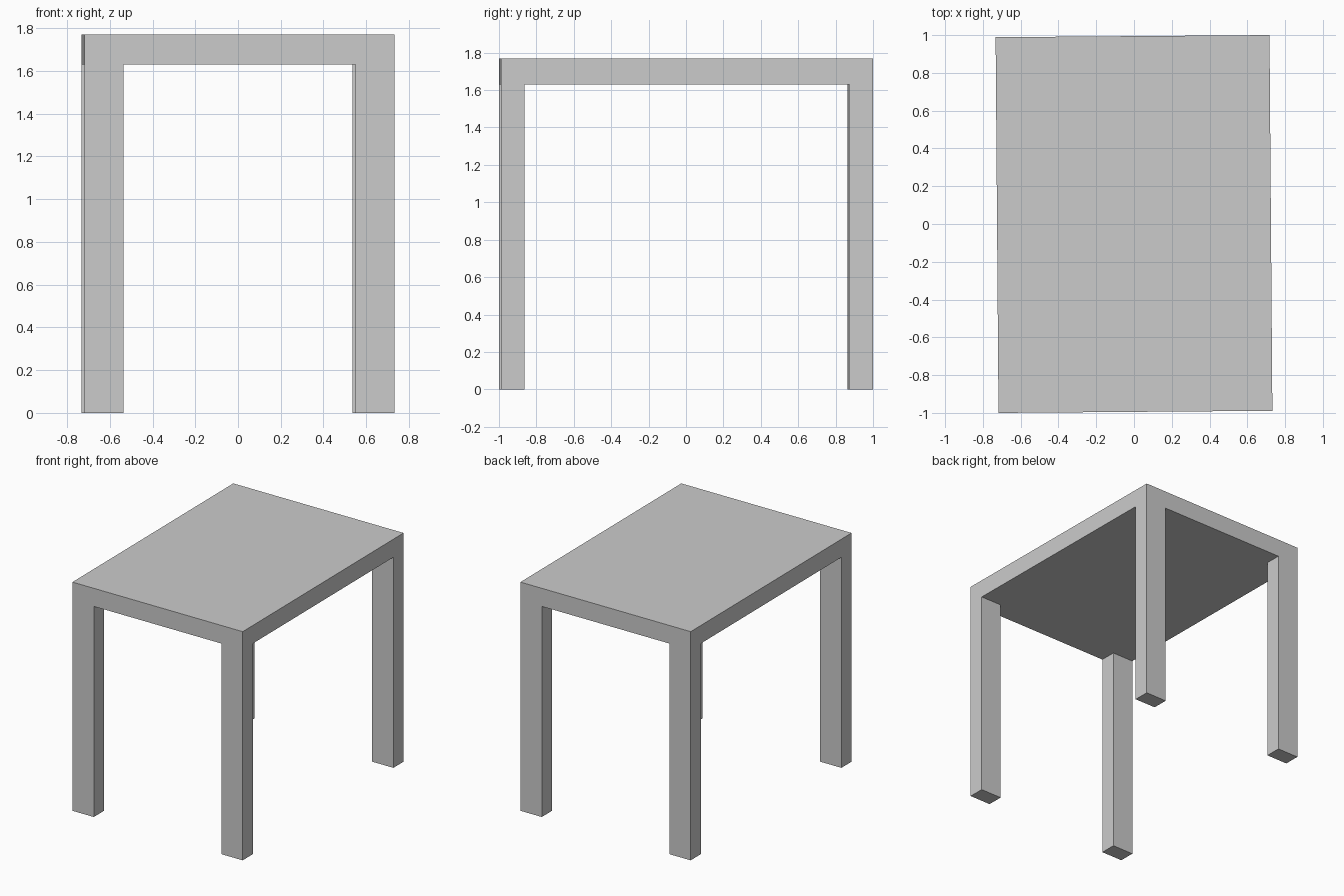
import bpy
from mathutils import Matrix, Vector

if "Cube" in bpy.data.objects:
    bpy.data.objects.remove(bpy.data.objects["Cube"])

# Overall sizes; the whole table is turned very slightly about z
WIDTH, DEPTH, HEIGHT = 1.45, 1.989, 1.77
TOP_THICK = 0.14
LEG_W, LEG_D = 0.182, 0.125
TURN = Matrix.Rotation(0.0077, 4, 'Z')


def box(name, centre, size):
    bpy.ops.mesh.primitive_cube_add(size=1)
    obj = bpy.context.object
    obj.name = name
    obj.data.transform(TURN @ Matrix.Translation(Vector(centre)) @ Matrix.Diagonal((*size, 1)))
    return obj


# Flat slab top
box("table_top", (0, 0, HEIGHT - TOP_THICK / 2), (WIDTH, DEPTH, TOP_THICK))

# Four legs, flush with the outer corners of the top
leg_h = HEIGHT - TOP_THICK
for y_name, sy in (("front", -1), ("back", 1)):
    for x_name, sx in (("left", -1), ("right", 1)):
        box(f"{y_name}_{x_name}_leg",
            (sx * (WIDTH - LEG_W) / 2, sy * (DEPTH - LEG_D) / 2, leg_h / 2),
            (LEG_W, LEG_D, leg_h))
